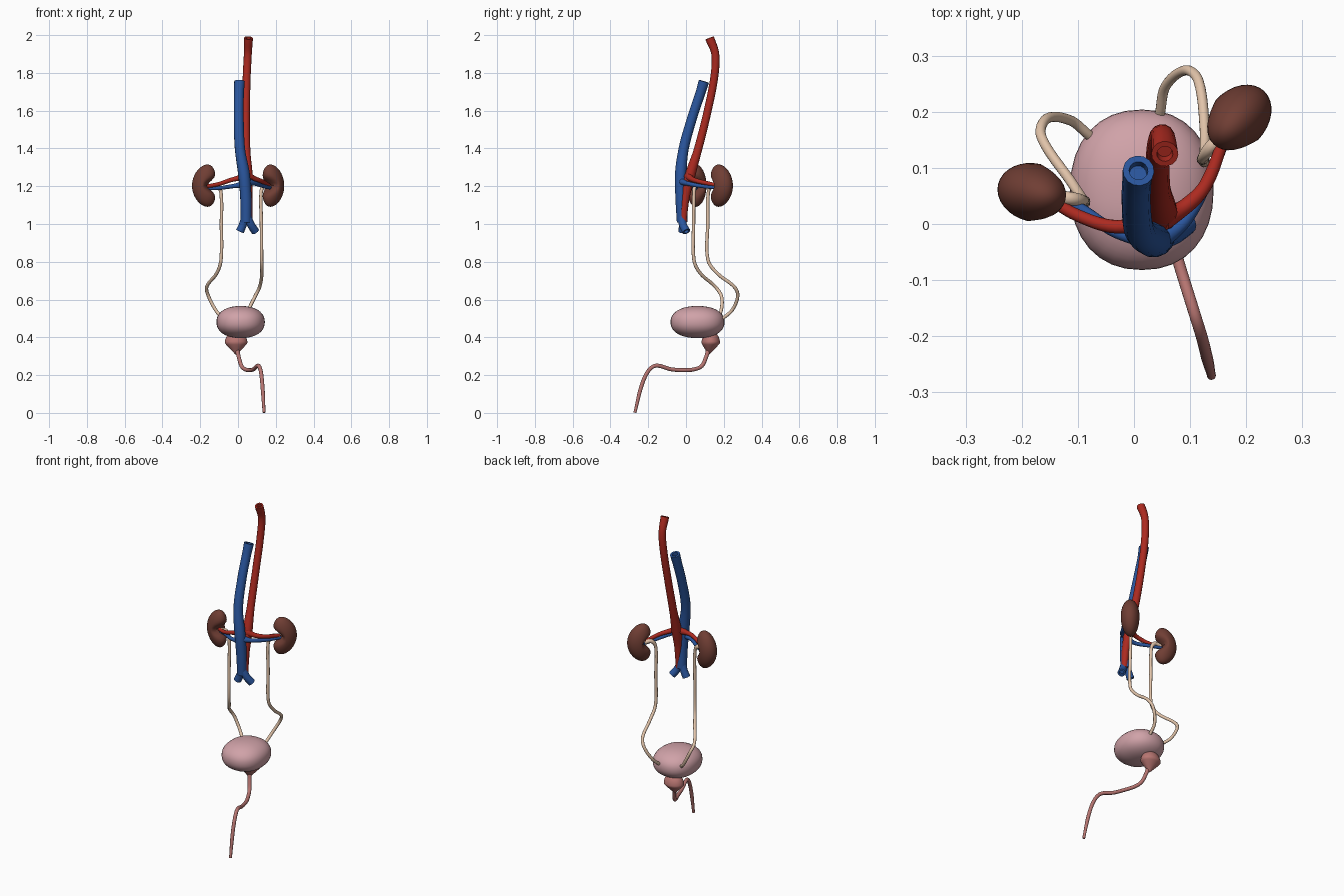
import bpy, bmesh, math
from mathutils import Vector, Matrix
from mathutils.geometry import interpolate_bezier

cube = bpy.data.objects.get("Cube")
if cube:
    bpy.data.objects.remove(cube, do_unlink=True)


def material(name, *rgb255):
    """Flat material from a display colour, stored as linear values."""
    lin = [((c / 255 + 0.055) / 1.055) ** 2.4 for c in rgb255]
    mat = bpy.data.materials.new(name)
    mat.use_nodes = True
    mat.diffuse_color = (*lin, 1)
    bsdf = next(n for n in mat.node_tree.nodes if n.type == "BSDF_PRINCIPLED")
    bsdf.inputs["Base Color"].default_value = (*lin, 1)
    return mat


RED = material("artery red", 172, 42, 32)
BLUE = material("vein blue", 42, 86, 158)
BROWN = material("kidney brown", 112, 62, 52)
BEIGE = material("ureter beige", 226, 196, 170)
PINK = material("bladder pink", 208, 162, 168)
ROSE = material("urethra rose", 184, 118, 114)


def finish(name, bm, mat):
    me = bpy.data.meshes.new(name)
    bm.to_mesh(me)
    bm.free()
    me.materials.append(mat)
    me.shade_smooth()
    me.set_sharp_from_angle(angle=math.radians(50))
    ob = bpy.data.objects.new(name, me)
    bpy.context.scene.collection.objects.link(ob)
    return ob


def tube(name, mat, points, radii, hollow=False, sides=14, steps=6):
    """Round tube swept along a smooth path, with capped or bored ends."""
    pts = [Vector(p) for p in points]
    last = len(pts) - 1
    if not isinstance(radii, (list, tuple)):
        radii = [radii] * len(pts)
    dirs = [(pts[min(i + 1, last)] - pts[max(i - 1, 0)]).normalized()
            for i in range(len(pts))]
    path, sizes = [], []
    for i in range(last):
        a, b = pts[i], pts[i + 1]
        reach = (b - a).length / 3
        seg = interpolate_bezier(a, a + dirs[i] * reach,
                                 b - dirs[i + 1] * reach, b, steps + 1)
        for k in range(steps + (i == last - 1)):
            t = k / steps
            path.append(Vector(seg[k]))
            sizes.append(radii[i] + (radii[i + 1] - radii[i]) * t * t * (3 - 2 * t))

    bm = bmesh.new()
    rings = []
    side = dirs[0].orthogonal()
    end = len(path) - 1
    for i, (p, r) in enumerate(zip(path, sizes)):
        along = (path[min(i + 1, end)] - path[max(i - 1, 0)]).normalized()
        side = (side - along * side.dot(along)).normalized()
        up = along.cross(side)
        angles = [math.tau * k / sides for k in range(sides)]
        rings.append([bm.verts.new(p + (side * math.cos(a) + up * math.sin(a)) * r)
                      for a in angles])
    for low, high in zip(rings, rings[1:]):
        for k in range(sides):
            n = (k + 1) % sides
            bm.faces.new((low[k], low[n], high[n], high[k]))
    caps = [bm.faces.new(rings[0][::-1]), bm.faces.new(rings[-1])]
    bmesh.ops.recalc_face_normals(bm, faces=bm.faces)
    if hollow:
        for cap, r in zip(caps, (sizes[0], sizes[-1])):
            bmesh.ops.inset_individual(bm, faces=[cap], thickness=r * 0.4)
            bmesh.ops.inset_individual(bm, faces=[cap], thickness=r * 0.05)
            inward = cap.normal * -0.02
            for v in cap.verts:
                v.co += inward
    return finish(name, bm, mat)


def blob(name, mat, centre, semi, shape, turn=0.0):
    """Unit sphere reshaped by a rule, then scaled, turned and placed."""
    bm = bmesh.new()
    bmesh.ops.create_uvsphere(bm, u_segments=32, v_segments=24, radius=1)
    place = (Matrix.Translation(centre) @ Matrix.Rotation(turn, 4, "Z")
             @ Matrix.Diagonal((*semi, 1)))
    for v in bm.verts:
        v.co = place @ Vector(shape(*v.co))
    return finish(name, bm, mat)


def bean(x, y, z):
    # Local +x is the outer side; the notch opens on the inner side
    if x < 0:
        x -= 0.78 * x * math.exp(-(z / 0.32) ** 2)
    return x - 0.25 * z * z, y, z


def cushion(x, y, z):
    return [math.copysign(abs(c) ** 0.9, c) for c in (x, y, z)]


def acorn(x, y, z):
    taper = 1 + 0.75 * min(z, 0)
    return x * taper, y * taper - 0.2 * max(-z, 0), z


# Kidneys
blob("right_kidney", BROWN, (-0.178, 0.056, 1.203), (0.066, 0.052, 0.112), bean,
     math.radians(167))
blob("left_kidney", BROWN, (0.184, 0.186, 1.203), (0.07, 0.052, 0.112), bean,
     math.radians(47))

# Main artery and its branches
tube("aorta", RED,
     [(0.055, 0.125, 1.985), (0.052, 0.155, 1.9), (0.046, 0.15, 1.78),
      (0.042, 0.115, 1.6), (0.043, 0.065, 1.4), (0.05, 0.02, 1.25),
      (0.055, -0.006, 1.12), (0.058, -0.014, 1.01)],
     [0.024, 0.021, 0.021, 0.021, 0.022, 0.028, 0.022, 0.018], hollow=True)
tube("right_renal_artery", RED,
     [(0.045, 0.01, 1.25), (-0.03, -0.005, 1.235), (-0.1, 0.015, 1.212),
      (-0.16, 0.05, 1.2)], [0.02, 0.012, 0.011, 0.01])
tube("left_renal_artery", RED,
     [(0.05, 0.01, 1.255), (0.09, 0.03, 1.238), (0.128, 0.07, 1.225),
      (0.165, 0.165, 1.205)], [0.022, 0.014, 0.012, 0.01])

# Main vein and its branches
tube("vena_cava", BLUE,
     [(0.008, 0.095, 1.755), (0.005, 0.075, 1.69), (0.004, 0.035, 1.57),
      (0.01, -0.012, 1.4), (0.032, -0.028, 1.26), (0.042, -0.026, 1.13),
      (0.043, -0.02, 1.01)],
     [0.028, 0.026, 0.026, 0.027, 0.031, 0.03, 0.029], hollow=True)
for label, tip in (("right", (0.01, -0.018, 0.96)), ("left", (0.092, 0.002, 0.96))):
    middle = ((0.043 + tip[0]) / 2, -0.017, 0.998)
    tube(label + "_iliac_vein", BLUE, [(0.043, -0.022, 1.05), middle, tip],
         [0.024, 0.021, 0.022], hollow=True)
tube("right_renal_vein", BLUE,
     [(0.035, -0.028, 1.21), (-0.03, -0.015, 1.2), (-0.1, 0.03, 1.19),
      (-0.16, 0.055, 1.188)], [0.018, 0.011, 0.01, 0.009])
tube("left_renal_vein", BLUE,
     [(0.045, -0.028, 1.225), (0.09, 0.005, 1.215), (0.135, 0.085, 1.2),
      (0.17, 0.17, 1.192)], [0.019, 0.012, 0.01, 0.009])

# Ureters
tube("right_ureter", BEIGE,
     [(-0.15, 0.05, 1.2), (-0.11, 0.045, 1.202), (-0.09, 0.042, 1.165),
      (-0.088, 0.04, 1.0), (-0.09, 0.042, 0.81), (-0.112, 0.075, 0.74),
      (-0.165, 0.155, 0.668), (-0.155, 0.188, 0.615), (-0.112, 0.184, 0.535),
      (-0.08, 0.158, 0.505)], [0.012, 0.012] + [0.009] * 8)
tube("left_ureter", BEIGE,
     [(0.165, 0.165, 1.2), (0.138, 0.138, 1.205), (0.122, 0.118, 1.165),
      (0.124, 0.115, 1.0), (0.125, 0.116, 0.81), (0.126, 0.17, 0.735),
      (0.115, 0.255, 0.668), (0.092, 0.274, 0.62), (0.056, 0.245, 0.545),
      (0.046, 0.195, 0.5)], [0.012, 0.012] + [0.009] * 8)

# Bladder, prostate and urethra
blob("bladder", PINK, (0.014, 0.061, 0.481), (0.128, 0.143, 0.085), cushion)
blob("prostate", ROSE, (-0.01, 0.131, 0.37), (0.06, 0.049, 0.062), acorn)
tube("urethra", ROSE,
     [(-0.005, 0.12, 0.34), (0.003, 0.108, 0.3), (0.018, 0.085, 0.25),
      (0.035, 0.05, 0.232), (0.06, -0.005, 0.226), (0.083, -0.08, 0.231),
      (0.108, -0.16, 0.25), (0.121, -0.202, 0.218), (0.13, -0.238, 0.135),
      (0.138, -0.27, 0.002)], [0.013] + [0.0105] * 8 + [0.008], hollow=True)
